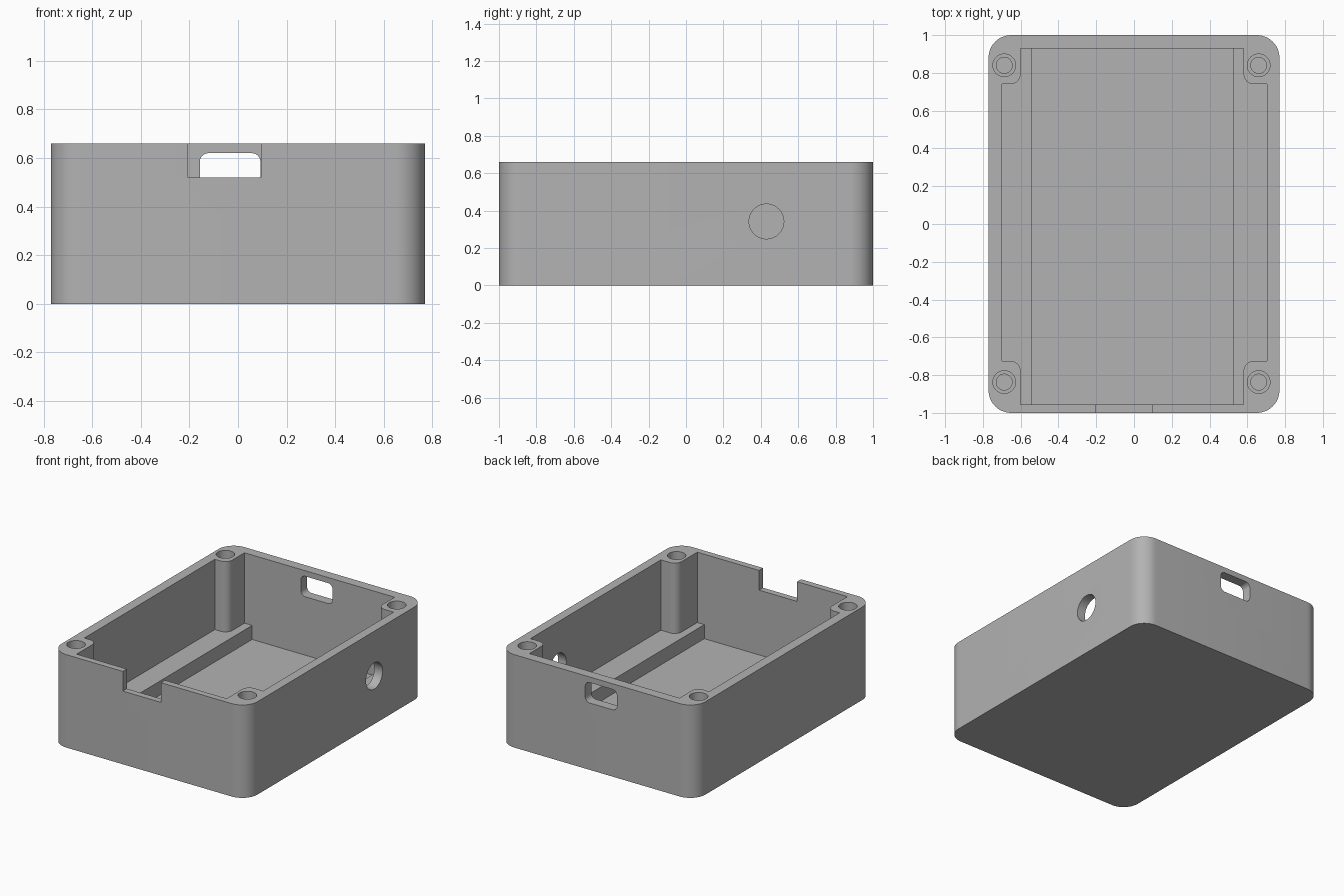
import bpy, bmesh, math
from mathutils import Vector, Matrix

cube = bpy.data.objects.get("Cube")
if cube:
    bpy.data.objects.remove(cube, do_unlink=True)

grey = bpy.data.materials.new("plain grey")
grey.use_nodes = True
grey.diffuse_color = (0.45, 0.45, 0.45, 1)
grey.node_tree.nodes["Principled BSDF"].inputs["Base Color"].default_value = grey.diffuse_color

HEIGHT, FLOOR, LEDGE = 0.66, 0.06, 0.16
HALF_X, HALF_Y = 0.77, 1.0
FRONT, BACK = -0.955, 0.93       # inner faces of the end walls
ABOVE = HEIGHT + 0.1             # cutters overshoot the rim


def fillet(corners, steps=12):
    """Round each (x, y, radius) corner of a right-angled outline."""
    out = []
    for i, (x, y, r) in enumerate(corners):
        p = Vector((x, y))
        if not r:
            out.append(p)
            continue
        a = (Vector(corners[i - 1][:2]) - p).normalized() * r
        b = (Vector(corners[(i + 1) % len(corners)][:2]) - p).normalized() * r
        for k in range(steps + 1):
            t = k / steps * math.pi / 2
            out.append(p + a * (1 - math.sin(t)) + b * (1 - math.cos(t)))
    return out


def rect(x0, x1, y0, y1, r=0):
    return fillet([(x0, y0, r), (x1, y0, r), (x1, y1, r), (x0, y1, r)])


def circle(x, y, r, sides=48):
    return [Vector((x + r * math.cos(k * math.tau / sides),
                    y + r * math.sin(k * math.tau / sides))) for k in range(sides)]


# Outline axes: z maps (x, y), y maps (x, z), x maps (y, z)
AXES = {"z": lambda u, v, w: (u, v, w),
        "y": lambda u, v, w: (u, w, v),
        "x": lambda u, v, w: (w, u, v)}


def prism(name, outline, lo, hi, axis="z"):
    bm = bmesh.new()
    place = AXES[axis]
    low = [bm.verts.new(place(p.x, p.y, lo)) for p in outline]
    high = [bm.verts.new(place(p.x, p.y, hi)) for p in outline]
    bm.faces.new(low)
    bm.faces.new(high)
    n = len(outline)
    for i in range(n):
        j = (i + 1) % n
        bm.faces.new((low[i], low[j], high[j], high[i]))
    bmesh.ops.recalc_face_normals(bm, faces=bm.faces)
    mesh = bpy.data.meshes.new(name)
    bm.to_mesh(mesh)
    bm.free()
    mesh.materials.append(grey)
    obj = bpy.data.objects.new(name, mesh)
    bpy.context.collection.objects.link(obj)
    return obj


body = prism("enclosure_body", rect(-HALF_X, HALF_X, -HALF_Y, HALF_Y, 0.12), 0, HEIGHT)


def cut(cutter):
    cutter.hide_render = True
    bpy.context.view_layer.objects.active = body
    mod = body.modifiers.new(cutter.name, "BOOLEAN")
    mod.operation, mod.solver, mod.object = "DIFFERENCE", "EXACT", cutter
    bpy.ops.object.modifier_apply(modifier=mod.name)
    bpy.data.objects.remove(cutter, do_unlink=True)


# Main cavity, stepping in around the four corner screw posts
L, R, PL, PR, PF, PB, r = -0.70, 0.705, -0.60, 0.58, -0.725, 0.74, 0.055
cavity = fillet([
    (PL, FRONT, 0), (PR, FRONT, 0), (PR, PF, r), (R, PF, 0),
    (R, PB, 0), (PR, PB, r), (PR, BACK, 0), (PL, BACK, 0),
    (PL, PB, r), (L, PB, 0), (L, PF, 0), (PL, PF, r)])
cut(prism("cavity_cutter", cavity, LEDGE, ABOVE))

# Sunken floor, leaving a ledge along each long wall
cut(prism("floor_cutter", rect(-0.54, 0.525, FRONT, BACK), FLOOR, LEDGE + 0.05))

# Stepped screw holes in the posts
for x in (-0.687, 0.66):
    for y in (-0.837, 0.84):
        cut(prism("screw_cutter", circle(x, y, 0.06), HEIGHT - 0.2, ABOVE))
        cut(prism("pilot_cutter", circle(x, y, 0.042), LEDGE, HEIGHT - 0.15))

# Open notch in the front wall, rounded window in the back, cable hole in the side
cut(prism("notch_cutter", rect(-0.205, 0.095, 0.52, ABOVE), -1.1, -0.9, "y"))
cut(prism("window_cutter", rect(-0.157, 0.092, 0.475, 0.62, 0.035), 0.85, 1.1, "y"))
cut(prism("cable_hole_cutter", circle(0.43, 0.342, 0.093), 0.65, 0.9, "x"))

bpy.ops.object.select_all(action="DESELECT")
body.select_set(True)
bpy.context.view_layer.objects.active = body
bpy.ops.object.shade_smooth_by_angle(angle=math.radians(30))
